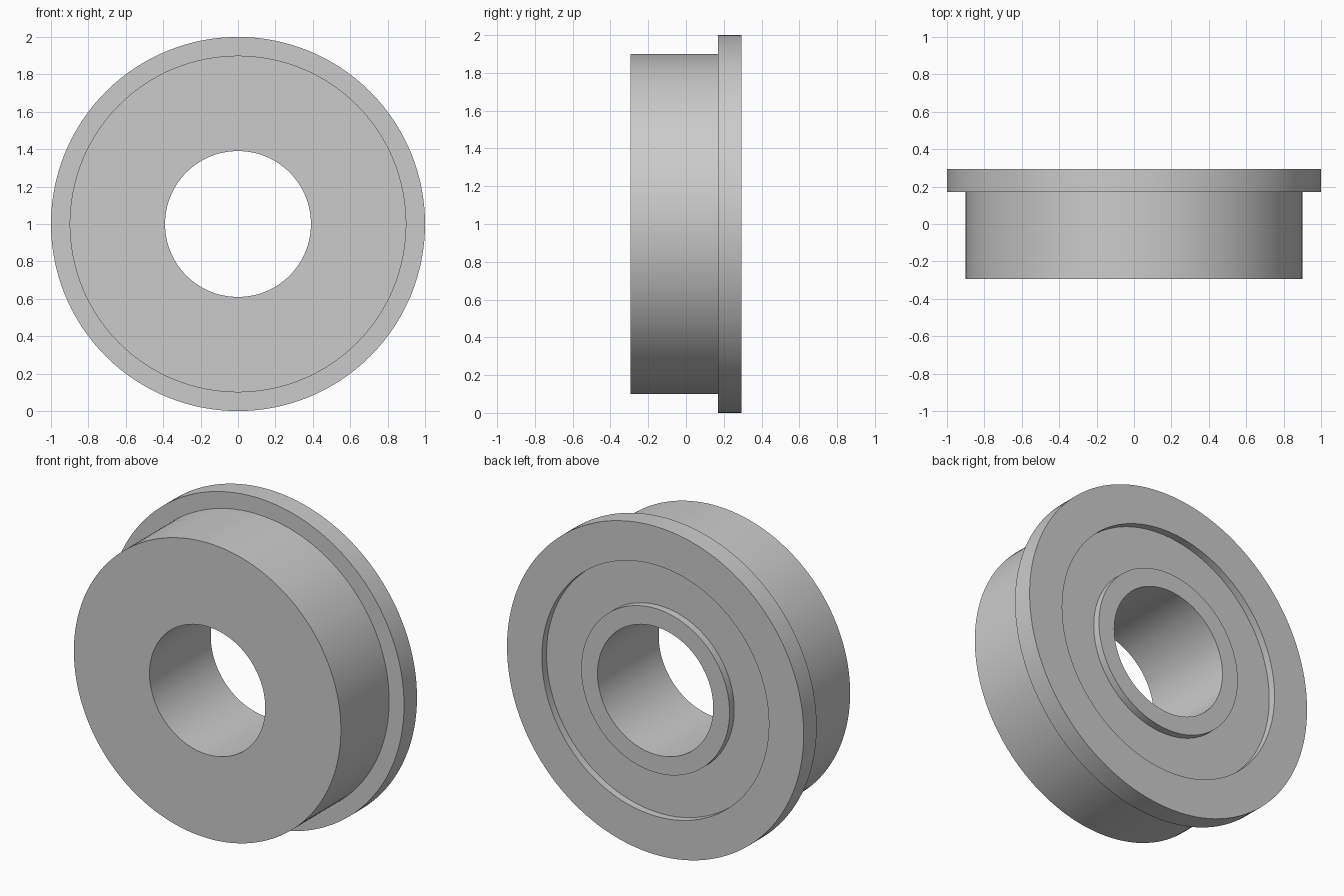
import bpy
import bmesh
from math import pi, radians
from mathutils import Vector

cube = bpy.data.objects.get("Cube")
if cube:
    bpy.data.objects.remove(cube)

# Single grey metal
metal = bpy.data.materials.new("grey metal")
metal.use_nodes = True
grey = (0.6, 0.6, 0.6, 1)
metal.diffuse_color = grey
metal.node_tree.nodes["Principled BSDF"].inputs["Base Color"].default_value = grey

# Main dimensions
BORE, HUB, GROOVE, BODY, FLANGE = 0.39, 0.5, 0.765, 0.9, 1.0
HALF = 0.295
FLANGE_FRONT = 0.17
GROOVE_FLOOR = HALF - 0.045
SEGMENTS = 128


def lathe(name, profile):
    """Revolve a closed (radius, y) profile about the horizontal y axis."""
    bm = bmesh.new()
    verts = [bm.verts.new((r, y, 0)) for r, y in profile]
    edges = [bm.edges.new((v, verts[(i + 1) % len(verts)]))
             for i, v in enumerate(verts)]
    bmesh.ops.spin(bm, geom=verts + edges, cent=Vector(), axis=Vector((0, 1, 0)),
                   angle=2 * pi, steps=SEGMENTS, use_merge=True)
    bmesh.ops.remove_doubles(bm, verts=bm.verts[:], dist=1e-5)
    bmesh.ops.recalc_face_normals(bm, faces=bm.faces[:])
    mesh = bpy.data.meshes.new(name)
    bm.to_mesh(mesh)
    bm.free()
    mesh.materials.append(metal)
    obj = bpy.data.objects.new(name, mesh)
    bpy.context.collection.objects.link(obj)
    return obj


# Flanged ring with a plain front and a recessed annular back face
ring = lathe("flanged_bearing_ring", [
    (BORE, -HALF), (BODY, -HALF),
    (BODY, FLANGE_FRONT), (FLANGE, FLANGE_FRONT), (FLANGE, HALF),
    (GROOVE, HALF), (GROOVE, GROOVE_FLOOR),
    (HUB, GROOVE_FLOOR), (HUB, HALF), (BORE, HALF),
])
ring.location.z = FLANGE

# Smooth round walls, crisp rims
bpy.ops.object.select_all(action='DESELECT')
ring.select_set(True)
bpy.context.view_layer.objects.active = ring
bpy.ops.object.shade_smooth_by_angle(angle=radians(30))
